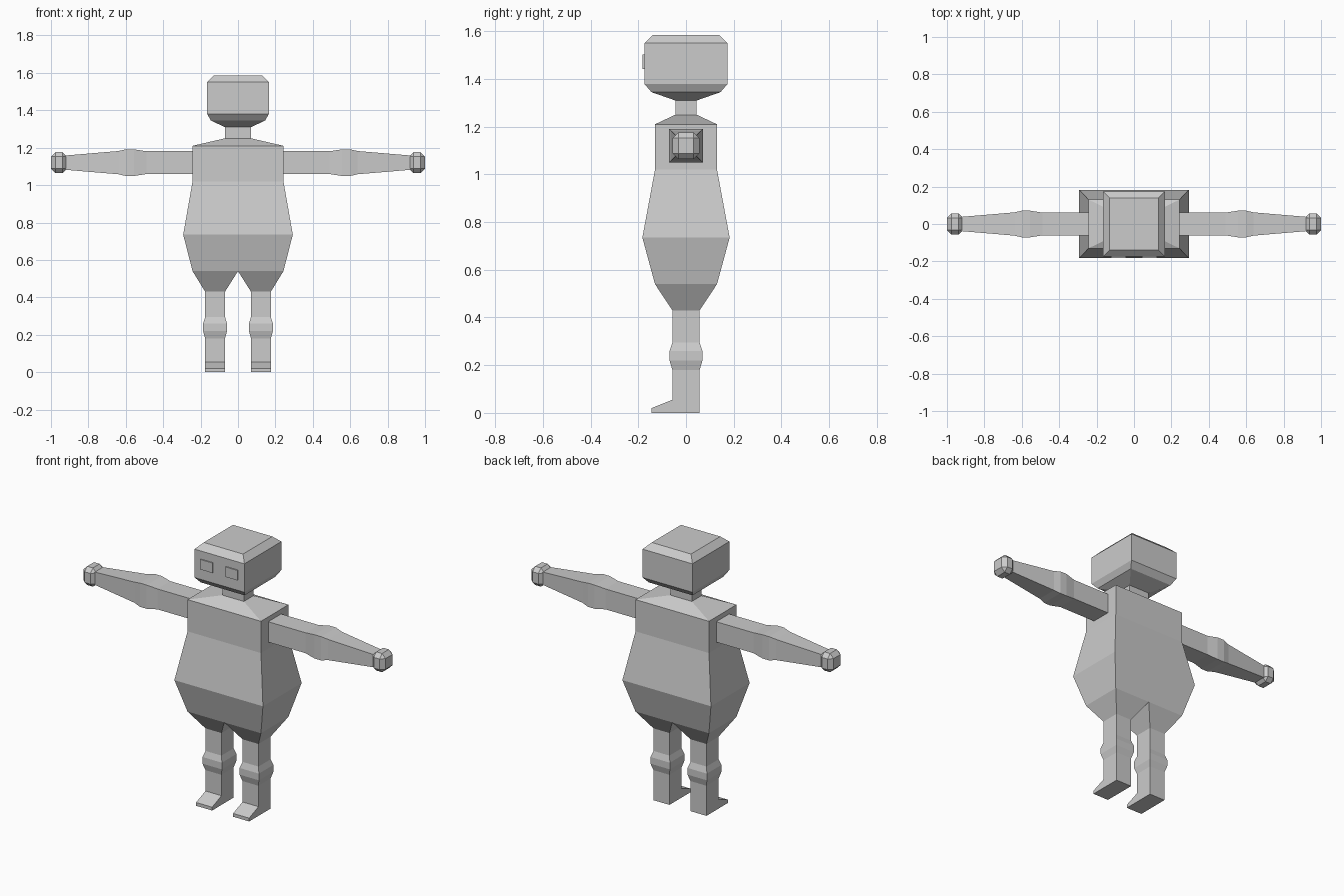
import bpy
import bmesh
from mathutils import Matrix, Vector

cube = bpy.data.objects.get("Cube")
if cube:
    bpy.data.objects.remove(cube, do_unlink=True)

GREY = (0.6, 0.6, 0.6, 1.0)
grey = bpy.data.materials.new("plain_grey")
grey.use_nodes = True
grey.diffuse_color = GREY
grey.node_tree.nodes["Principled BSDF"].inputs["Base Color"].default_value = GREY


def finish(name, bm, mirrored):
    """Turn a bmesh into a flat-shaded object, optionally mirrored across x."""
    bmesh.ops.recalc_face_normals(bm, faces=bm.faces)
    mesh = bpy.data.meshes.new(name)
    bm.to_mesh(mesh)
    bm.free()
    mesh.materials.append(grey)
    obj = bpy.data.objects.new(name, mesh)
    bpy.context.collection.objects.link(obj)
    if mirrored:
        mirror = obj.modifiers.new("Mirror", 'MIRROR')
        mirror.use_mirror_merge = False
    return obj


def loft(name, rings, mirrored=False, cap_start=True, cap_end=True):
    """Skin a list of four-cornered rings."""
    bm = bmesh.new()
    loops = [[bm.verts.new(p) for p in ring] for ring in rings]
    for a, b in zip(loops, loops[1:]):
        for i in range(4):
            j = (i + 1) % 4
            bm.faces.new((a[i], a[j], b[j], b[i]))
    if cap_start:
        bm.faces.new(loops[0])
    if cap_end:
        bm.faces.new(loops[-1])
    return finish(name, bm, mirrored)


def ring_z(z, x0, x1, y0, y1):
    return [(x0, y0, z), (x1, y0, z), (x1, y1, z), (x0, y1, z)]


def level(z, hx, hy):
    return ring_z(z, -hx, hx, -hy, hy)


def box(name, center, size, bevel=0.0, mirrored=False):
    bm = bmesh.new()
    bmesh.ops.create_cube(bm, size=1, matrix=Matrix.Translation(Vector(center))
                          @ Matrix.Diagonal((*size, 1)))
    if bevel:
        bmesh.ops.bevel(bm, geom=bm.edges[:], offset=bevel, segments=1,
                        affect='EDGES', profile=0.5)
    return finish(name, bm, mirrored)


# Torso with sloped shoulders, running up into the neck
loft("torso", [level(z, hx, hy) for z, hx, hy in (
    (0.54, 0.243, 0.13), (0.735, 0.293, 0.183), (1.02, 0.243, 0.13),
    (1.21, 0.243, 0.13), (1.25, 0.07, 0.045), (1.31, 0.07, 0.045))],
    cap_start=False, cap_end=False)

# Head, chamfered at the top and tapering to the neck below
loft("head", [level(z, hx, hy) for z, hx, hy in (
    (1.31, 0.07, 0.045), (1.345, 0.145, 0.145), (1.38, 0.165, 0.175),
    (1.55, 0.165, 0.175), (1.585, 0.13, 0.138))], cap_start=False)

# Eye plates
box("eyes", (0.083, -0.177, 1.472), (0.08, 0.009, 0.06), mirrored=True)

# Hips narrowing into the legs, with bulging knees
LEG_X = 0.1225
leg_rings = [ring_z(0.54, 0.0, 0.243, -0.13, 0.13)]
for z, hx, hy in ((0.43, 0.053, 0.057), (0.295, 0.053, 0.057),
                  (0.26, 0.064, 0.069), (0.22, 0.064, 0.069),
                  (0.18, 0.053, 0.057), (0.055, 0.053, 0.057)):
    leg_rings.append(ring_z(z, LEG_X - hx, LEG_X + hx, -hy, hy))
loft("legs", leg_rings, mirrored=True, cap_start=False, cap_end=False)

# Feet: heel block with a wedge toe, as a side profile spanned across x
bm = bmesh.new()
profile = [(0.057, 0.0), (0.057, 0.055), (-0.057, 0.055), (-0.145, 0.02), (-0.145, 0.0)]
inner = [bm.verts.new((LEG_X - 0.053, y, z)) for y, z in profile]
outer = [bm.verts.new((LEG_X + 0.053, y, z)) for y, z in profile]
bm.faces.new(inner)
bm.faces.new(outer)
for i in range(len(profile)):
    j = (i + 1) % len(profile)
    if i != 1:  # open where the leg joins
        bm.faces.new((inner[i], inner[j], outer[j], outer[i]))
finish("feet", bm, True)

# Arms with a soft elbow bulge and tapering forearms
ARM_Z = 1.12
loft("arms", [[(x, -h, ARM_Z - h), (x, h, ARM_Z - h), (x, h, ARM_Z + h), (x, -h, ARM_Z + h)]
              for x, h in ((0.24, 0.061), (0.49, 0.061), (0.555, 0.071), (0.6, 0.071),
                           (0.64, 0.062), (0.925, 0.038))],
     mirrored=True, cap_start=False)

# Hands: chamfered blocks
box("hands", (0.957, 0, ARM_Z), (0.086, 0.112, 0.112), bevel=0.024, mirrored=True)
